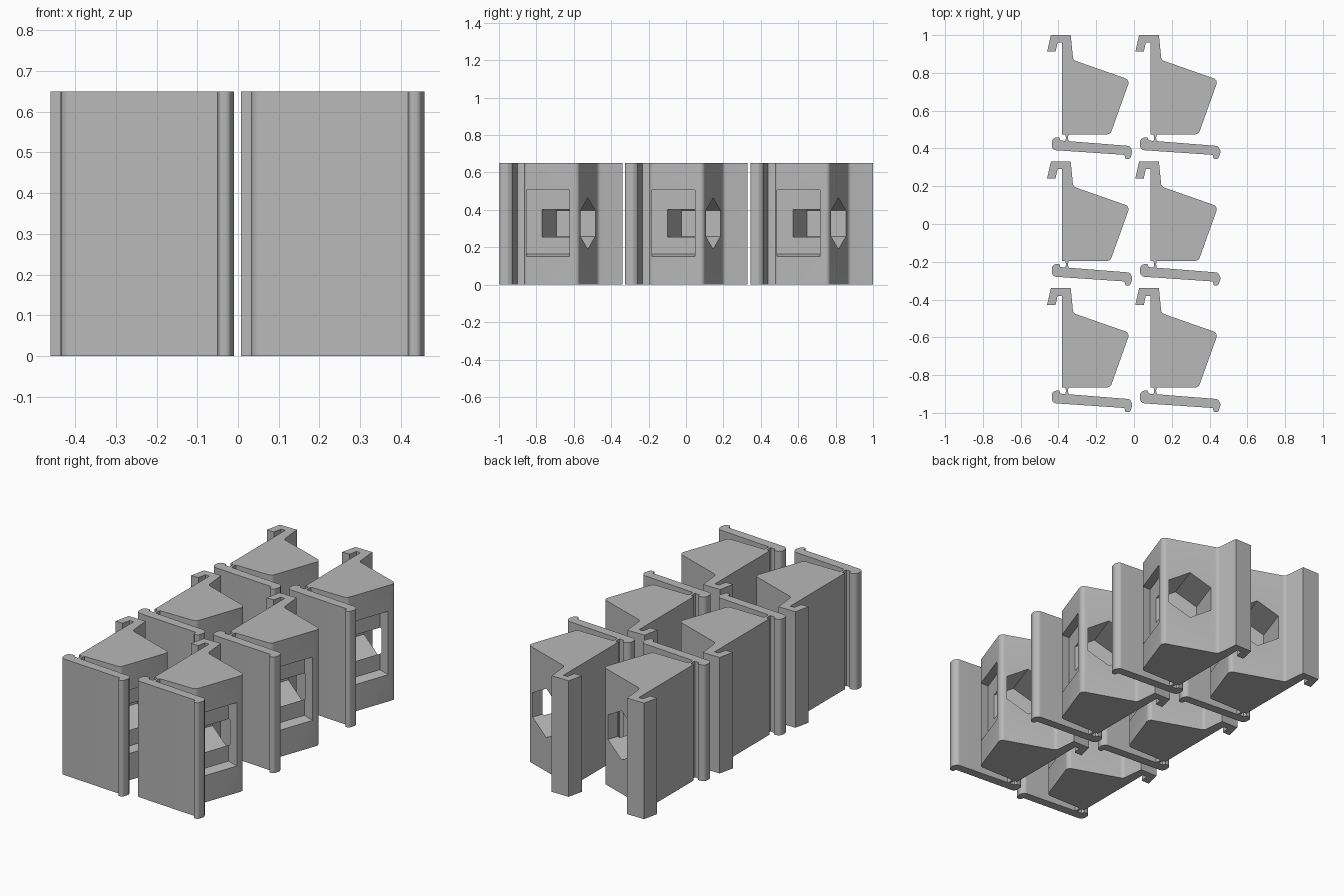
import bpy, bmesh, math
from mathutils import Vector, Matrix

if "Cube" in bpy.data.objects:
    bpy.data.objects.remove(bpy.data.objects["Cube"])

HEIGHT = 0.65
PITCH_X, PITCH_Y = 0.467, 0.67

grey = bpy.data.materials.new("light grey")
grey.diffuse_color = (0.48, 0.48, 0.48, 1)
grey.use_nodes = True
grey.node_tree.nodes["Principled BSDF"].inputs["Base Color"].default_value = grey.diffuse_color


def fillet(points, steps=6):
    """Round each (x, y, radius) corner with a short arc; radius 0 stays sharp."""
    out = []
    for i, (x, y, r) in enumerate(points):
        p = Vector((x, y))
        if r == 0:
            out.append(p)
            continue
        a = (Vector(points[i - 1][:2]) - p).normalized()
        b = (Vector(points[(i + 1) % len(points)][:2]) - p).normalized()
        half = a.angle(b) / 2
        centre = p + (a + b).normalized() * (r / math.sin(half))
        start = p + a * (r / math.tan(half)) - centre
        end = p + b * (r / math.tan(half)) - centre
        sweep = start.angle_signed(end)
        for k in range(steps + 1):
            out.append(centre + Matrix.Rotation(-sweep * k / steps, 2) @ start)
    return out


def prism(name, base, top):
    """Solid between two matching rings of 3D points."""
    bm = bmesh.new()
    lo = [bm.verts.new(p) for p in base]
    hi = [bm.verts.new(p) for p in top]
    bm.faces.new(lo)
    bm.faces.new(hi)
    for i in range(len(lo)):
        j = (i + 1) % len(lo)
        bm.faces.new((lo[i], lo[j], hi[j], hi[i]))
    bmesh.ops.recalc_face_normals(bm, faces=bm.faces)
    mesh = bpy.data.meshes.new(name)
    bm.to_mesh(mesh)
    bm.free()
    mesh.materials.append(grey)
    obj = bpy.data.objects.new(name, mesh)
    bpy.context.collection.objects.link(obj)
    return obj


def extrude(name, corners):
    ring = fillet(corners)
    return prism(name, [(p.x, p.y, 0) for p in ring], [(p.x, p.y, HEIGHT) for p in ring])


def activate(obj):
    bpy.ops.object.select_all(action='DESELECT')
    obj.select_set(True)
    bpy.context.view_layer.objects.active = obj


def cut(obj, cutter):
    cutter.hide_render = True
    mod = obj.modifiers.new("cut", 'BOOLEAN')
    mod.operation, mod.solver, mod.object = 'DIFFERENCE', 'EXACT', cutter
    activate(obj)
    bpy.ops.object.modifier_apply(modifier=mod.name)
    bpy.data.objects.remove(cutter)


# Wedge body with a hooked tab at the back
body = extrude("wedge_body", [
    (-0.38, 0.475, 0), (-0.125, 0.475, 0.025), (-0.022, 0.763, 0.025),
    (-0.322, 0.868, 0.025), (-0.335, 1.0, 0), (-0.44, 1.0, 0),
    (-0.46, 0.912, 0), (-0.415, 0.912, 0), (-0.405, 0.96, 0), (-0.38, 0.96, 0)])

# Window recess in the slanted side, with a sloping sill
y0, y1 = 0.487, 0.717


def window_ring(depth, sill):
    def side(y):
        return -0.125 + (y - 0.475) * 0.103 / 0.288 - depth
    return [(side(y0), y0, sill), (side(y1), y1, sill),
            (side(y1), y1, 0.505), (side(y0), y0, 0.505)]


cut(body, prism("window_cutter", window_ring(-0.05, 0.135), window_ring(0.05, 0.165)))

# Hexagonal socket in the slanted back face
normal = Vector((0.105, 0.3, 0)).normalized()
along = Vector((normal.y, -normal.x, 0))
centre = Vector((-0.172, 0.8155, 0.3275))


def hex_ring(offset):
    return [centre + normal * offset
            + along * (0.1375 * math.sin(math.radians(a)))
            + Vector((0, 0, 0.1375 * math.cos(math.radians(a))))
            for a in range(0, 360, 60)]


cut(body, prism("socket_cutter", hex_ring(0.05), hex_ring(-0.22)))

# Front flap with a catch lip, and the thin hinge joining it to the body
flap = extrude("front_flap", [
    (-0.435, 0.392, 0.025), (-0.05, 0.366, 0), (-0.045, 0.343, 0.008),
    (-0.02, 0.345, 0.015), (-0.008, 0.385, 0.02), (-0.022, 0.413, 0.02),
    (-0.39, 0.442, 0), (-0.395, 0.458, 0.004), (-0.435, 0.457, 0.025)])
hinge = extrude("thin_hinge", [
    (-0.365, 0.43, 0), (-0.345, 0.43, 0), (-0.35, 0.458, 0),
    (-0.345, 0.48, 0), (-0.365, 0.48, 0), (-0.36, 0.458, 0)])

# Two columns by three rows of identical units
for part in (body, flap, hinge):
    activate(part)
    bpy.ops.object.shade_smooth_by_angle(angle=math.radians(30))
    for col in range(2):
        for row in range(3):
            if col or row:
                copy = part.copy()
                copy.name = f"{part.name}_{col}_{row}"
                copy.location = (PITCH_X * col, -PITCH_Y * row, 0)
                bpy.context.collection.objects.link(copy)
